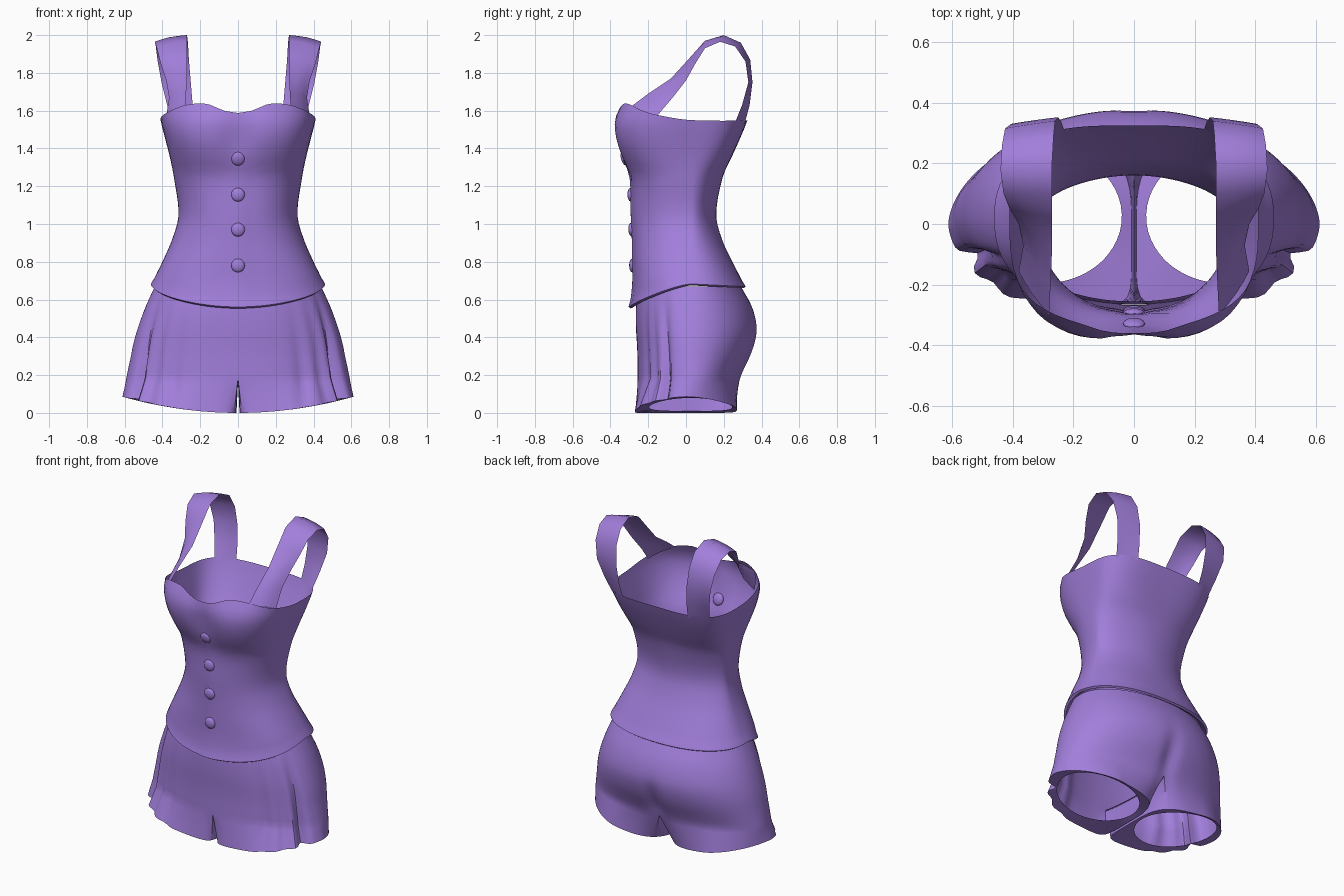
import bpy, bmesh, math
from mathutils import Vector

old = bpy.data.objects.get("Cube")
if old:
    bpy.data.objects.remove(old, do_unlink=True)

purple = bpy.data.materials.new("purple cloth")
purple.use_nodes = True
purple.diffuse_color = (0.36, 0.21, 0.71, 1)
purple.node_tree.nodes["Principled BSDF"].inputs["Base Color"].default_value = purple.diffuse_color


def sample(table, t):
    """Smooth interpolation of table rows by their first column."""
    t = min(max(t, table[0][0]), table[-1][0])
    i = 0
    while i < len(table) - 2 and t > table[i + 1][0]:
        i += 1
    a, b = table[i], table[i + 1]
    before, after = table[max(i - 1, 0)], table[min(i + 2, len(table) - 1)]
    span = b[0] - a[0]
    u = (t - a[0]) / span
    out = []
    for c in range(1, len(a)):
        m0 = (b[c] - before[c]) / (b[0] - before[0]) * span
        m1 = (after[c] - a[c]) / (after[0] - a[0]) * span
        d = b[c] - a[c]
        out.append(a[c] + u * m0 + u * u * (3 * d - 2 * m0 - m1) + u ** 3 * (m0 + m1 - 2 * d))
    return out


def oval(angle, n):
    """Unit superellipse; zero degrees is the front, ninety the left side."""
    s, c = math.sin(angle), math.cos(angle)
    r = (abs(s) ** n + abs(c) ** n) ** (-1 / n)
    return r * s, -r * c


def bump(v, centre, width):
    return math.exp(-((v - centre) / width) ** 2)


def add_grid(bm, rows, closed):
    verts = [[bm.verts.new(p) for p in row] for row in rows]
    count = len(rows[0])
    for low, high in zip(verts, verts[1:]):
        for i in range(count if closed else count - 1):
            j = (i + 1) % count
            bm.faces.new((low[i], low[j], high[j], high[i]))


def finish(name, bm, mirrored=False, sharp=40):
    bmesh.ops.remove_doubles(bm, verts=bm.verts, dist=0.0005)
    bmesh.ops.recalc_face_normals(bm, faces=bm.faces)
    mesh = bpy.data.meshes.new(name)
    bm.to_mesh(mesh)
    bm.free()
    mesh.materials.append(purple)
    obj = bpy.data.objects.new(name, mesh)
    bpy.context.collection.objects.link(obj)
    bpy.ops.object.select_all(action="DESELECT")
    obj.select_set(True)
    bpy.context.view_layer.objects.active = obj
    bpy.ops.object.shade_smooth_by_angle(angle=math.radians(sharp))
    if mirrored:
        obj.modifiers.new("Mirror", "MIRROR").merge_threshold = 0.002


# Bodice: height, half width, front, back, squareness
BODICE = [(0.55, 0.47, -0.295, 0.34, 2.3), (0.68, 0.455, -0.28, 0.305, 2.3),
          (0.8, 0.4, -0.28, 0.245, 2.3), (0.92, 0.348, -0.282, 0.19, 2.2),
          (1.05, 0.315, -0.288, 0.16, 2.2), (1.25, 0.34, -0.297, 0.195, 2.4),
          (1.35, 0.36, -0.343, 0.24, 2.7), (1.45, 0.385, -0.377, 0.285, 2.9),
          (1.55, 0.41, -0.383, 0.325, 2.8), (1.64, 0.42, -0.345, 0.345, 2.5)]
NECKLINE = [(0, 1.588), (10, 1.6), (23, 1.637), (38, 1.63), (50, 1.605), (63, 1.58),
            (90, 1.55), (180, 1.55)]


def bodice_point(angle, z, offset=0):
    half, front, back, n = sample(BODICE, z)
    if math.cos(angle) < 0:
        # the upper back is boxier than the chest, the waist creased at the sides
        n += max(z - 1.25, 0) * 2.5 - 0.4 * bump(z, 1.1, 0.2)
    x, y = oval(angle, n)
    middle = 0.03
    px = x * (half + offset)
    py = middle + y * ((middle - front if y < 0 else back - middle) + offset)
    if y < 0:
        # cleft between the cups and the raised button strip
        py += 0.033 * bump(px, 0, 0.08) * bump(z, 1.47, 0.14)
        py -= 0.005 * (abs(px) < 0.05)
    return Vector((px, py, z))


def bodice_row(t, lift=0, offset=0):
    row = []
    for i in range(72):
        angle = math.radians(i * 5)
        c = math.cos(angle)
        bottom = 0.675 - 0.122 * max(c, 0) ** 1.5 - 0.015 * max(-c, 0)
        top = sample(NECKLINE, min(i, 72 - i) * 5)[0]
        row.append(bodice_point(angle, bottom + t * (top - bottom) + lift, offset))
    return row


bm = bmesh.new()
rows = [bodice_row(0, 0.02, -0.03), bodice_row(0, 0, -0.008), bodice_row(0, 0.008, 0.006)]
rows += [bodice_row(0, 0.022, 0.004)] + [bodice_row(t / 24) for t in range(1, 25)]
add_grid(bm, rows, True)
finish("bodice", bm)

# Shoulder straps: one ribbon between an inner and an outer edge, mirrored
INNER = [(0.28, -0.3, 1.615), (0.275, -0.2, 1.69), (0.27, -0.08, 1.77), (0.27, 0.02, 1.88),
         (0.27, 0.1, 1.97), (0.27, 0.2, 2), (0.265, 0.29, 1.96), (0.26, 0.34, 1.87),
         (0.25, 0.352, 1.75), (0.24, 0.337, 1.63), (0.23, 0.31, 1.53)]
OUTER = [(0.38, -0.155, 1.57), (0.365, -0.07, 1.67), (0.38, 0, 1.76), (0.41, 0.05, 1.85),
         (0.43, 0.1, 1.93), (0.44, 0.18, 1.965), (0.435, 0.26, 1.94), (0.425, 0.315, 1.86),
         (0.405, 0.33, 1.75), (0.375, 0.297, 1.63), (0.35, 0.257, 1.53)]
bm = bmesh.new()
rows = []
for a, b in zip(INNER, OUTER):
    a, b = Vector(a), Vector(b)
    swell = Vector((0.008, 0, 0.006))
    rows.append([a.lerp(b, k / 4) + swell * math.sin(math.pi * k / 4) for k in range(5)])
add_grid(bm, rows, False)
finish("shoulder_straps", bm, True, 60)

# Buttons down the front, the top one sunk between the cups
for i, (z, sink) in enumerate(((0.78, 0), (0.97, 0), (1.155, 0), (1.345, 0.003))):
    bm = bmesh.new()
    bmesh.ops.create_uvsphere(bm, u_segments=20, v_segments=10, radius=0.036)
    spot = bodice_point(0, z) + Vector((0, sink, 0))
    slope = bodice_point(0, z + 0.03) - bodice_point(0, z - 0.03)
    for v in bm.verts:
        v.co = Vector((v.co.x, v.co.z * 0.45, v.co.y))
        v.co.y += v.co.z * slope.y / slope.z
        v.co += spot
    finish("button_%d" % (i + 1), bm, False, 80)

# Shorts: height, half width, front, back
HIPS = [(0.18, 0.592, -0.257, 0.288), (0.24, 0.58, -0.257, 0.313), (0.3, 0.567, -0.257, 0.343),
        (0.37, 0.553, -0.26, 0.367), (0.45, 0.53, -0.265, 0.377), (0.56, 0.49, -0.265, 0.35),
        (0.67, 0.44, -0.255, 0.29)]
CROTCH, ARC, INSIDE = 0.18, 72, 14
PLEATS = [(62, 0.055), (48, 0.02), (35, 0.018)]


def pleat(p, degrees):
    """Pull the cloth inwards along each fold, deeper towards the hem."""
    depth = sum(d * bump(degrees, a, 4) for a, d in PLEATS)
    depth *= min(max((0.64 - p.z) / 0.5, 0), 1)
    inward = Vector((0.25 - p.x, 0.03 - p.y, 0)).normalized()
    return p + inward * depth


def hip_point(s, z):
    half, front, back = sample(HIPS, z)
    x, y = oval(math.pi * s, 2.1)
    px = 0 if s in (0, 1) else half * x
    py = 0.03 + y * (0.03 - front if y < 0 else back - 0.03)
    if y > 0:
        py -= 0.025 * bump(px, 0, 0.05) * bump(z, 0.28, 0.13)
    return Vector((px, py, z))


def hem_point(angle):
    if math.sin(angle) > 0:
        n = 1.7
    else:
        n = 9 if math.cos(angle) > 0 else 3.2
    x, y = oval(angle, n)
    px = 0.31 + 0.302 * x
    return Vector((px, 0.27 * y, 0.085 * (px / 0.61) ** 2))


def hem_inside(angle):
    """Inner edge of the hem, widest at the front."""
    x, y = oval(angle, 2)
    px = 0.295 + 0.255 * x
    return Vector((px, 0.025 + 0.22 * y, 0.085 * (px / 0.61) ** 2 + 0.01))


def leg_angle(p):
    return math.atan2((p.x - 0.31) / 0.302, -p.y / 0.27)


bm = bmesh.new()
steps = [i / ARC for i in range(ARC + 1)]
rows = []
for k in range(15):
    z = 0.67 + (CROTCH - 0.67) * k / 14
    rows.append([pleat(hip_point(s, z), s * 180) for s in steps])
add_grid(bm, rows, False)

# Each leg is a closed tube: outer cloth plus the inner thigh below the seam
front_end, back_end = hip_point(0, CROTCH), hip_point(1, CROTCH)
tops = [hip_point(s, CROTCH) for s in steps]
folds = [s * 180 for s in steps]
for k in range(1, INSIDE):
    u = k / INSIDE
    p = back_end.lerp(front_end, u)
    p.z -= 0.02 * math.sin(math.pi * u)
    tops.append(p)
    folds.append(-90)
angles = [leg_angle(p) for p in tops]

rows = []
for k in range(8):
    t = k / 7
    row = []
    for top, angle, fold in zip(tops, angles, folds):
        row.append(pleat(top.lerp(hem_point(angle), t), fold))
    rows.append(row)
# turned-in hem
rows.append([hem_inside(a) for a in angles])
add_grid(bm, rows, True)
finish("shorts", bm, True)
